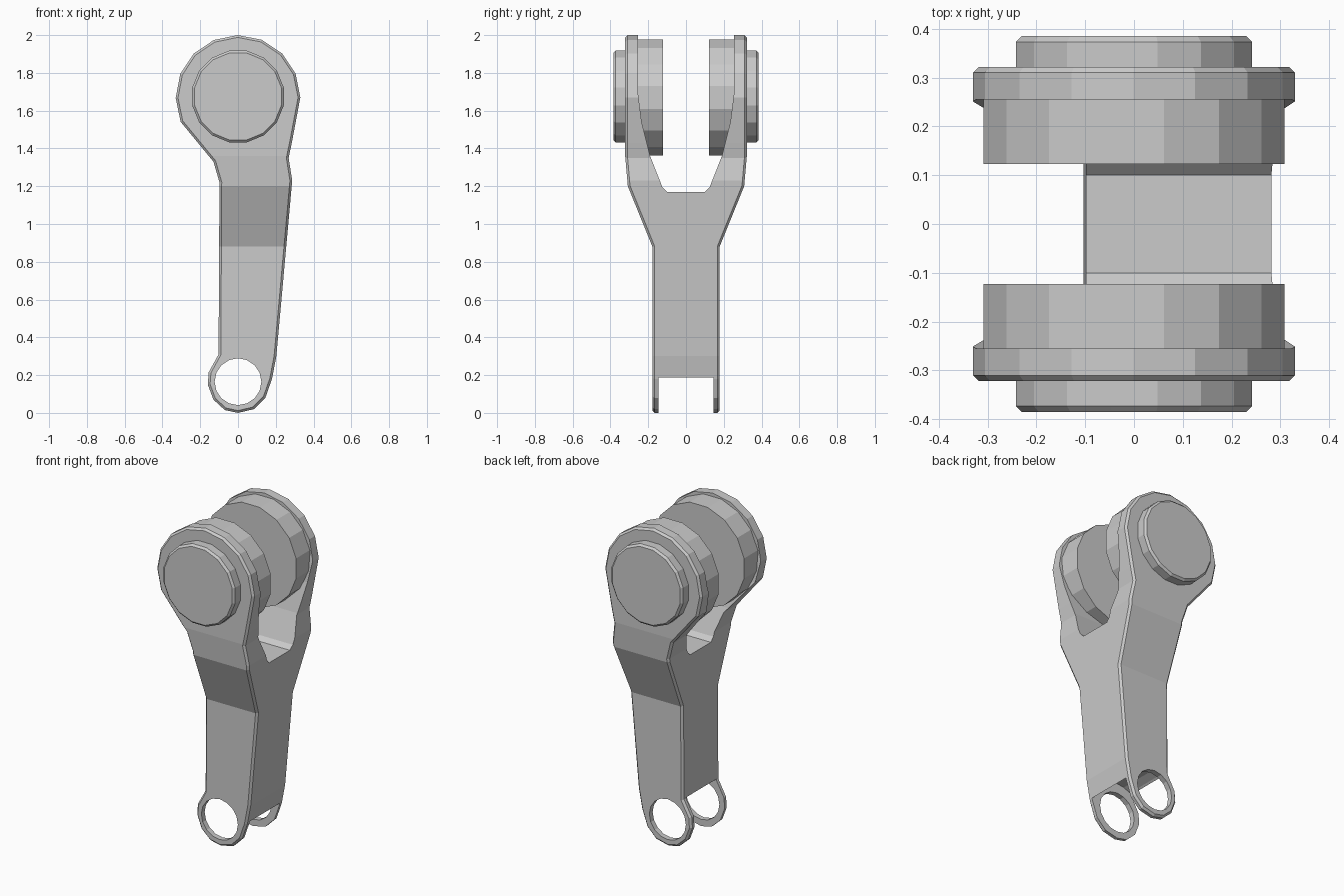
import bpy, bmesh
from math import sin, cos, pi, radians

if "Cube" in bpy.data.objects:
    bpy.data.objects.remove(bpy.data.objects["Cube"])


def circle(cx, cz, r, n, start=0.0, sweep=2 * pi, closed=True):
    steps = n if closed else n - 1
    return [(cx + r * cos(start + sweep * i / steps),
             cz + r * sin(start + sweep * i / steps)) for i in range(n)]


def prism(name, pts, axis, a, b):
    """Extrude a (horizontal, z) outline along 'x' or 'y' from a to b."""
    bm = bmesh.new()
    place = (lambda u, v, d: (d, u, v)) if axis == 'x' else (lambda u, v, d: (u, d, v))
    face = bm.faces.new([bm.verts.new(place(u, v, a)) for u, v in pts])
    ext = bmesh.ops.extrude_face_region(bm, geom=[face])
    verts = [e for e in ext['geom'] if isinstance(e, bmesh.types.BMVert)]
    bmesh.ops.translate(bm, verts=verts, vec=place(0, 0, b - a))
    bmesh.ops.recalc_face_normals(bm, faces=bm.faces)
    me = bpy.data.meshes.new(name)
    bm.to_mesh(me)
    bm.free()
    ob = bpy.data.objects.new(name, me)
    bpy.context.collection.objects.link(ob)
    return ob


def apply(ob, mod):
    with bpy.context.temp_override(object=ob, active_object=ob, selected_objects=[ob]):
        bpy.ops.object.modifier_apply(modifier=mod.name)


def boolean(ob, cutter, op):
    m = ob.modifiers.new('cut', 'BOOLEAN')
    m.operation, m.solver, m.object = op, 'EXACT', cutter
    apply(ob, m)
    bpy.data.objects.remove(cutter)


def bevel(ob, width, angle):
    m = ob.modifiers.new('chamfer', 'BEVEL')
    m.width, m.segments, m.limit_method = width, 1, 'ANGLE'
    m.angle_limit = radians(angle)
    apply(ob, m)


def mirrored(half):
    return half + [(-u, v) for u, v in reversed(half)]


# Link body: front outline trimmed by the side outline
front = circle(0, 1.67, 0.33, 10, 0, radians(203), closed=False) + [
    (-0.13, 1.33), (-0.098, 1.22), (-0.103, 0.31), (-0.155, 0.215), (-0.16, 0.15),
    (-0.13, 0.07), (-0.07, 0.015), (0, 0), (0.085, 0.02), (0.145, 0.08),
    (0.18, 0.18), (0.203, 0.3), (0.287, 1.23), (0.268, 1.35), (0.285, 1.43)]
body = prism('link_body', front, 'y', -0.5, 0.5)
side = mirrored([(0.178, -0.1), (0.178, 0.88), (0.308, 1.2), (0.322, 1.36), (0.322, 2.1)])
boolean(body, prism('side_trim', side, 'x', -0.6, 0.6), 'INTERSECT')
bevel(body, 0.012, 50)

# Fork opening at the top, clevis slot and pin hole at the bottom
fork = mirrored([(0.1, 1.17), (0.125, 1.195), (0.19, 1.36), (0.235, 1.54),
                 (0.255, 1.7), (0.255, 2.2)])
boolean(body, prism('fork_cutter', fork, 'x', -0.6, 0.6), 'DIFFERENCE')
boolean(body, prism('slot_cutter', circle(0, 0.163, 0.185, 24), 'y', -0.146, 0.146), 'DIFFERENCE')
boolean(body, prism('hole_cutter', circle(0, 0.165, 0.124, 16), 'y', -0.5, 0.5), 'DIFFERENCE')

# Pivot discs inside the fork and caps outside, on both sides
for s, tag in ((-1, 'front'), (1, 'back')):
    prism('pivot_disc_' + tag, circle(0, 1.67, 0.314, 16, pi / 16), 'y', s * 0.123, s * 0.26)
    cap = prism('pivot_cap_' + tag, circle(0, 1.675, 0.247, 16, pi / 16), 'y', s * 0.3, s * 0.385)
    bevel(cap, 0.012, 50)
